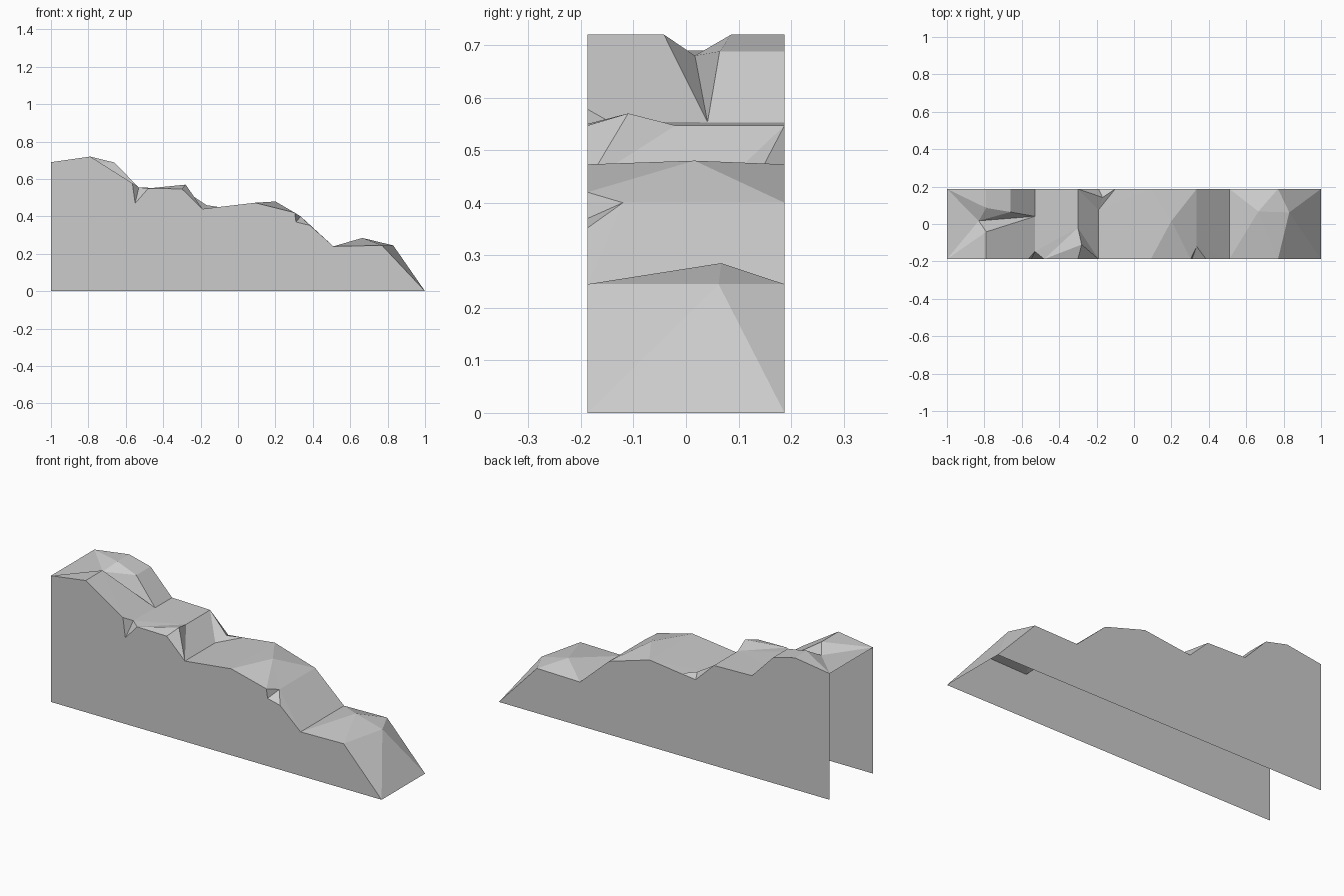
import bpy
import bmesh
from mathutils import Vector
from mathutils.geometry import delaunay_2d_cdt

HALF_DEPTH = 0.1875

if "Cube" in bpy.data.objects:
    bpy.data.objects.remove(bpy.data.objects["Cube"], do_unlink=True)


def make_material(name, colour):
    material = bpy.data.materials.new(name)
    material.use_nodes = True
    material.diffuse_color = colour
    shader = material.node_tree.nodes["Principled BSDF"]
    shader.inputs["Base Color"].default_value = colour
    shader.inputs["Roughness"].default_value = 0.8
    return material


def make_object(name, bm, material):
    mesh = bpy.data.meshes.new(name)
    bm.to_mesh(mesh)
    bm.free()
    mesh.materials.append(material)
    obj = bpy.data.objects.new(name, mesh)
    bpy.context.collection.objects.link(obj)
    return obj


def make_wall(name, profile, y, material):
    """Flat side wall from the ground up to the terrain edge."""
    bm = bmesh.new()
    outline = [(-1, 0)] + profile[::-1]
    if y > 0:
        outline.reverse()
    bm.faces.new([bm.verts.new((x, y, z)) for x, z in outline])
    return make_object(name, bm, material)


# Terrain edges along the front and back, as (x, z)
front = [(-1, .69), (-.79, .72), (-.565, .578), (-.55, .47), (-.48, .55),
         (-.3, .547), (-.19, .44), (.09, .473), (.303, .42), (.31, .37),
         (.385, .352), (.51, .24), (.77, .245), (1, 0)]
back = [(-1, .69), (-.79, .72), (-.66, .688), (-.53, .553), (-.3, .547),
        (-.19, .44), (-.1, .45), (.09, .473), (.335, .40), (.51, .24),
        (.77, .245), (1, 0)]

# Named peaks and hollows between the edges
points = {
    "pit": (-.83, .017, .68), "lip": (-.79, -.042, .72),
    "rim": (-.79, .086, .72), "bend": (-.66, .064, .688),
    "foot": (-.53, .041, .553), "cut": (-.53, -.147, .555),
    "knob": (-.28, -.11, .57), "brow": (-.3, -.02, .547),
    "spur": (-.168, .142, .46), "toe": (-.19, .075, .44),
    "hump": (.2, .016, .48), "nick": (.335, -.12, .40),
    "crest": (.665, .067, .285), "nose": (.83, .062, .245),
}
for letter, edge, y in (("f", front, -HALF_DEPTH), ("b", back, HALF_DEPTH)):
    for i, (x, z) in enumerate(edge):
        points[f"{letter}{i}"] = (x, y, z)

# Ridges and creases that the facets must follow
creases = [
    "b0 f0 pit b0 rim pit bend rim b1", "f0 lip pit foot lip f1",
    "b2 bend foot b3", "foot cut f2", "f3 cut f4",
    "f4 brow b4 toe f6 brow knob f4", "f5 knob f6",
    "b4 spur toe", "b5 spur b6", "b7 f7 hump b7",
    "f8 hump b8 nick f8", "hump nick f9", "nick f10",
    "b9 f11 crest b9", "f12 crest b10 nose f12", "crest nose",
    "f13 nose b11 f13",
]
names = list(points)
edges = []
for crease in creases:
    path = [names.index(name) for name in crease.split()]
    edges += zip(path, path[1:])

flat = [Vector(points[name][:2]) for name in names]
verts, _, faces, sources, _, _ = delaunay_2d_cdt(flat, edges, [], 0, 1e-5)

# Faceted terrain surface
rock = make_material("grey_rock", (0.6, 0.6, 0.6, 1))
bm = bmesh.new()
surface = [bm.verts.new(points[names[source[0]]]) for source in sources]
for face in faces:
    bm.faces.new([surface[i] for i in face])
for face in bm.faces:
    face.normal_update()
    if face.normal.z < 0:
        face.normal_flip()
make_object("terrain_surface", bm, rock)

# Side walls; the tall end and the underside stay open
make_wall("front_wall", front, -HALF_DEPTH, rock)
make_wall("back_wall", back, HALF_DEPTH, rock)
